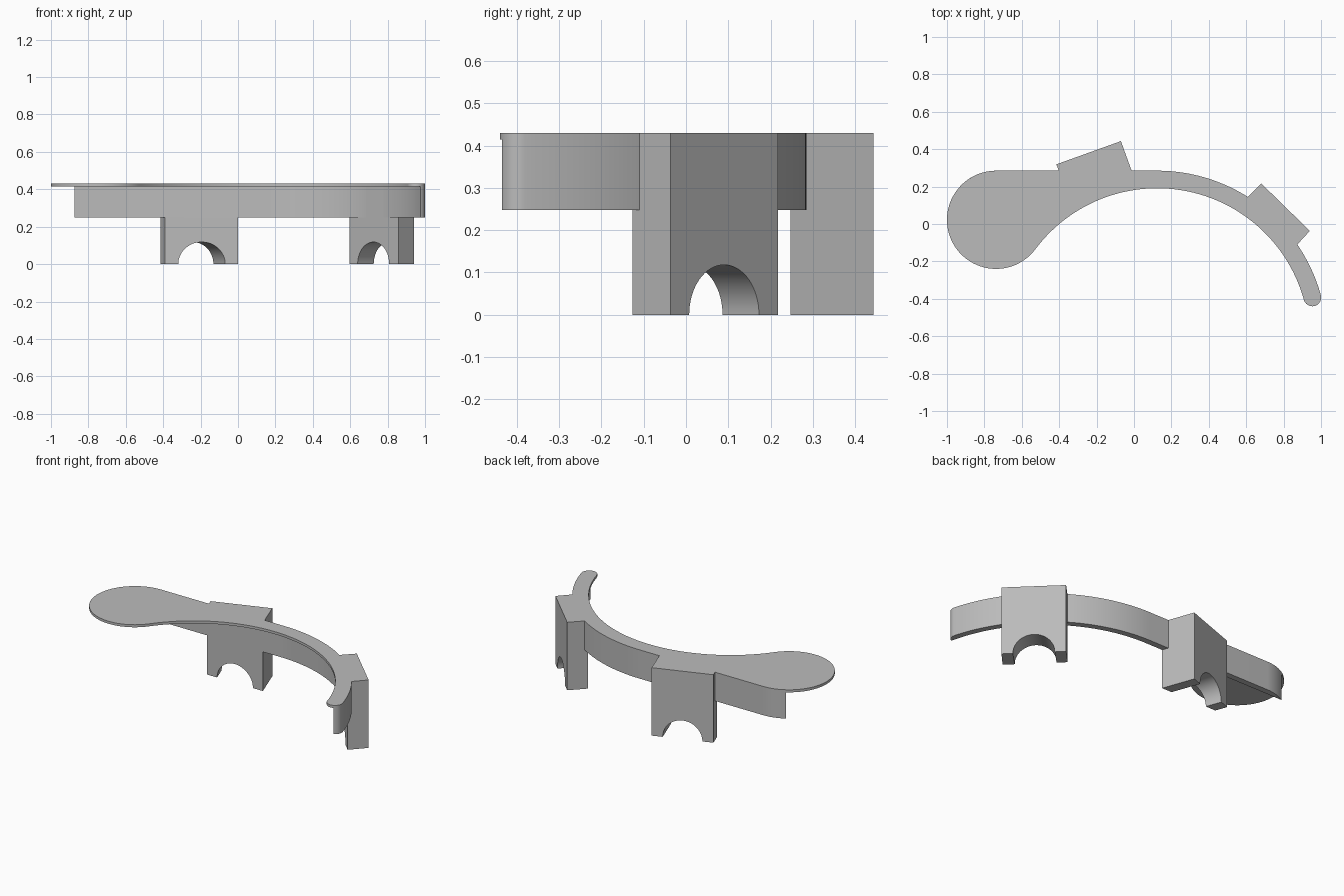
import bpy, bmesh
from math import sin, cos, radians, degrees, hypot, atan2, asin, acos, pi

cube = bpy.data.objects.get("Cube")
if cube:
    bpy.data.objects.remove(cube, do_unlink=True)

grey = bpy.data.materials.new("plain grey")
grey.use_nodes = True
grey.diffuse_color = (0.5, 0.5, 0.5, 1)
grey.node_tree.nodes["Principled BSDF"].inputs["Base Color"].default_value = (0.5, 0.5, 0.5, 1)

# Main dimensions
TOP, PLATE_BOTTOM, WALL_BOTTOM = 0.43, 0.414, 0.248
BOW = (0.124, -0.623)        # centre of the curved arm
PAD = (-0.7375, 0.0225)      # centre of the round pad
PAD_R, OUTER_R, WALL_R = 0.2625, 0.908, 0.87
END = 15.5                   # angle where the arm ends
dx, dy = BOW[0] - PAD[0], BOW[1] - PAD[1]
INNER_R = hypot(dx, dy) - PAD_R          # arm's inner edge is tangent to the pad
JOIN = degrees(atan2(dy, dx))
TIP_R = (OUTER_R - INNER_R) / 2
MID_R = (OUTER_R + INNER_R) / 2
TIP = (BOW[0] + MID_R * cos(radians(END)), BOW[1] + MID_R * sin(radians(END)))
WALL_Y = BOW[1] + WALL_R


def arc(c, r, a, b, n):
    angles = [radians(a + (b - a) * i / n) for i in range(n + 1)]
    return [(c[0] + r * cos(t), c[1] + r * sin(t)) for t in angles]


def prism(name, outline, z0, z1):
    pts = []
    for p in outline:
        if not pts or hypot(p[0] - pts[-1][0], p[1] - pts[-1][1]) > 1e-4:
            pts.append(p)
    if hypot(pts[0][0] - pts[-1][0], pts[0][1] - pts[-1][1]) < 1e-4:
        pts.pop()
    bm = bmesh.new()
    face = bm.faces.new([bm.verts.new((x, y, z0)) for x, y in pts])
    top = bmesh.ops.extrude_face_region(bm, geom=[face])["geom"]
    bmesh.ops.translate(bm, vec=(0, 0, z1 - z0),
                        verts=[v for v in top if isinstance(v, bmesh.types.BMVert)])
    bmesh.ops.recalc_face_normals(bm, faces=bm.faces)
    mesh = bpy.data.meshes.new(name)
    bm.to_mesh(mesh)
    bm.free()
    mesh.materials.append(grey)
    obj = bpy.data.objects.new(name, mesh)
    bpy.context.collection.objects.link(obj)
    return obj


def select(obj):
    bpy.ops.object.select_all(action='DESELECT')
    obj.select_set(True)
    bpy.context.view_layer.objects.active = obj


def smooth(obj):
    select(obj)
    bpy.ops.object.shade_smooth_by_angle(angle=radians(30))


# Thin top plate: arm, round pad and rounded tip
outer = arc(BOW, OUTER_R, END, 90, 48)
plate = (outer + arc(PAD, PAD_R, 90, 360 + JOIN, 64)
         + arc(BOW, INNER_R, 180 + JOIN, END, 80)
         + arc(TIP, TIP_R, END - 180, END, 24))
smooth(prism("top_plate", plate, PLATE_BOTTOM, TOP))

# Rim wall hanging under the outer edge
pad_end = 180 - degrees(asin((WALL_Y - PAD[1]) / PAD_R))
tip_start = END - degrees(acos((WALL_R - MID_R) / TIP_R))
wall = (outer + arc(PAD, PAD_R, 90, pad_end, 10)
        + arc(BOW, WALL_R, 90, END, 48)
        + arc(TIP, TIP_R, tip_start, END, 12))
smooth(prism("rim_wall", wall, WALL_BOTTOM, PLATE_BOTTOM))


# Feet with a round arch cut through the bottom
def foot(name, outline, arch_at, turn):
    obj = prism(name, outline, 0, TOP)
    bpy.ops.mesh.primitive_cylinder_add(vertices=64, radius=0.118, depth=1,
                                        location=(*arch_at, 0),
                                        rotation=(pi / 2, 0, radians(turn)))
    cutter = bpy.context.object
    cutter.hide_render = True
    cutter.data.materials.append(grey)
    mod = obj.modifiers.new("arch", 'BOOLEAN')
    mod.operation, mod.solver, mod.object = 'DIFFERENCE', 'EXACT', cutter
    select(obj)
    bpy.ops.object.modifier_apply(modifier="arch")
    bpy.data.objects.remove(cutter, do_unlink=True)
    smooth(obj)


foot("back_foot", [(-0.415, 0.319), (-0.07, 0.443), (0.001, WALL_Y), (-0.389, WALL_Y)],
     (-0.2425, 0.381), 20)
foot("side_foot", [(0.68, 0.217), (0.94, -0.037), (0.857, -0.127), (0.595, 0.13)],
     (0.81, 0.09), -45)
